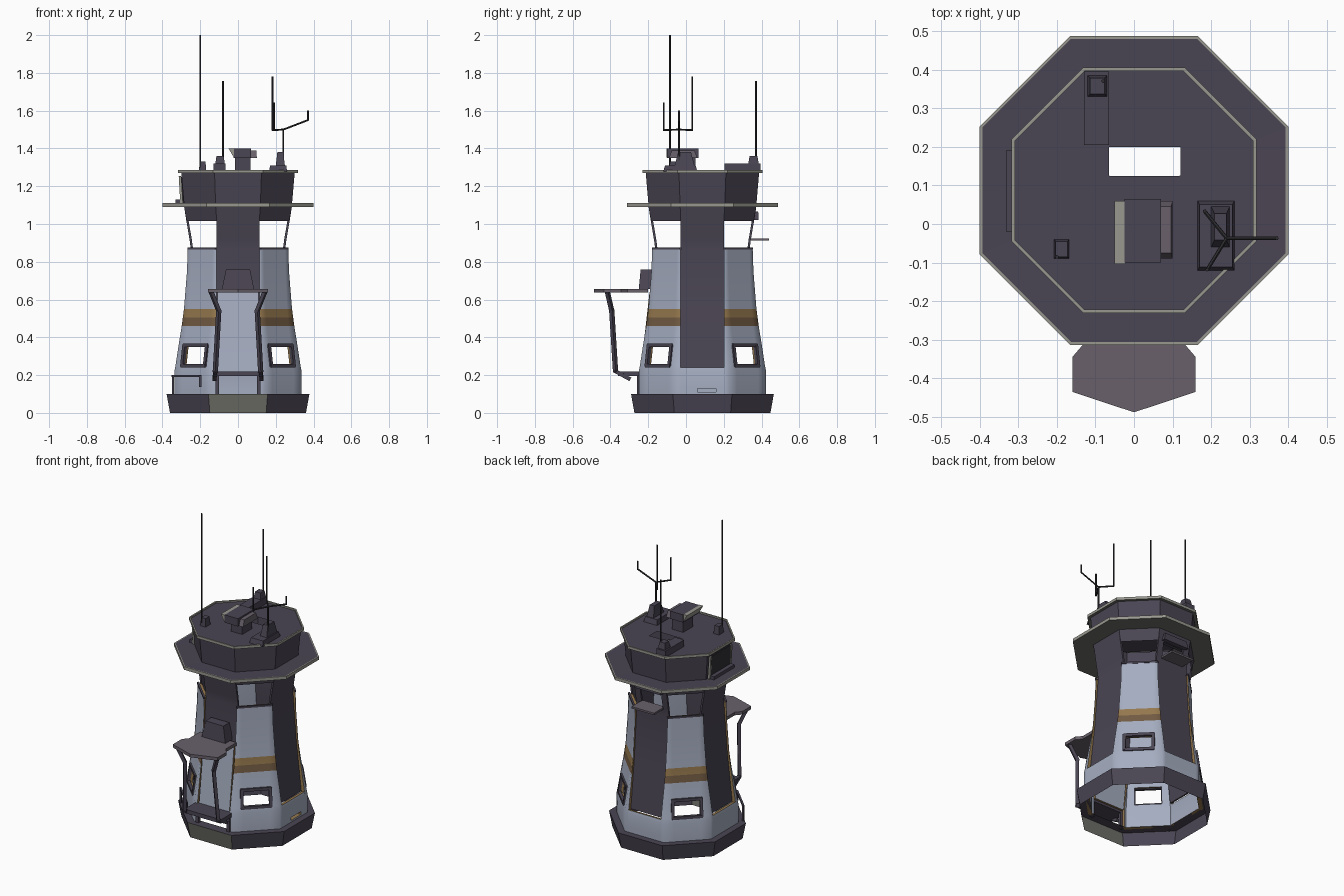
import bpy, bmesh, math
from mathutils import Vector, Matrix

if "Cube" in bpy.data.objects:
    bpy.data.objects.remove(bpy.data.objects["Cube"])

CY = 0.087                      # tower axis in y
T8 = math.tan(math.pi / 8)
R2 = math.sqrt(2)


def material(name, r, g, b):
    m = bpy.data.materials.new(name)
    lin = [((c / 255 + 0.055) / 1.055) ** 2.4 for c in (r, g, b)]
    m.diffuse_color = (*lin, 1)
    m.use_nodes = True
    m.node_tree.nodes["Principled BSDF"].inputs["Base Color"].default_value = m.diffuse_color
    return m


DARK = material("dark_plum", 74, 69, 83)
LIGHT = material("pale_blue_grey", 165, 173, 192)
TRIM = material("light_trim", 152, 151, 143)
OLIVE = material("olive_grey", 110, 111, 104)
CANOPY = material("mauve_grey", 104, 96, 106)
STRIPE = material("tan_stripe", 150, 121, 78)
STRIPE2 = material("brown_stripe", 114, 91, 67)
METAL = material("antenna_black", 48, 46, 50)


def build(name, verts, faces, mats, idx=None):
    me = bpy.data.meshes.new(name)
    me.from_pydata([tuple(v) for v in verts], [], faces)
    for m in mats:
        me.materials.append(m)
    for p in me.polygons:
        p.material_index = idx[p.index] if idx else 0
    ob = bpy.data.objects.new(name, me)
    bpy.context.collection.objects.link(ob)
    return ob


def box(name, x0, x1, y0, y1, z0, z1, mat, taper=0.0):
    cx, cy = (x0 + x1) / 2, (y0 + y1) / 2
    v = []
    for z, k in ((z0, 1), (z1, 1 - taper)):
        v += [(cx + (x - cx) * k, cy + (y - cy) * k, z)
              for x, y in ((x0, y0), (x1, y0), (x1, y1), (x0, y1))]
    f = [(3, 2, 1, 0), (4, 5, 6, 7)] + [(i, (i + 1) % 4, (i + 1) % 4 + 4, i + 4) for i in range(4)]
    return build(name, v, f, [mat])


def rods(name, paths, r, mat, segs=4):
    bm = bmesh.new()
    for path in paths:
        for a, b in zip(path, path[1:]):
            a, b = Vector(a), Vector(b)
            d = b - a
            mx = (Matrix.Translation((a + b) / 2) @ d.to_track_quat('Z', 'Y').to_matrix().to_4x4()
                  @ Matrix.Rotation(math.pi / 4, 4, 'Z'))
            bmesh.ops.create_cone(bm, cap_ends=True, segments=segs, radius1=r, radius2=r,
                                  depth=d.length + r * 0.8, matrix=mx)
    me = bpy.data.meshes.new(name)
    bm.to_mesh(me)
    bm.free()
    me.materials.append(mat)
    ob = bpy.data.objects.new(name, me)
    bpy.context.collection.objects.link(ob)
    return ob


def polar(d, s, z, ang):
    c, n = math.cos(ang), math.sin(ang)
    return (d * c - s * n, CY + d * n + s * c, z)


def octagon(a, z):
    return [polar(a, -a * T8, z, k * math.pi / 4) for k in range(8)]


def loft(name, loops, mats, idx):
    verts = [v for lp in loops for v in lp]
    faces, ids = [], []
    for i in range(len(loops) - 1):
        for k in range(8):
            a, b = i * 8 + k, i * 8 + (k + 1) % 8
            faces.append((a, b, b + 8, a + 8))
            ids.append(idx(i, k))
    return build(name, verts, faces, mats, ids)


def sheet(name, rows, cols, ang, mats, thick, skip=lambda i, j: False, idx=lambda i: 0, rim=0):
    """Grid of (radius, z) rows and (distance, offset) columns, thickened inwards."""
    grid = [[polar(d, s, z, ang) for d, s in cols(a)] for a, z in rows]
    n = len(grid[0])
    faces, ids = [], []
    for i in range(len(rows) - 1):
        for j in range(n - 1):
            if not skip(i, j):
                faces.append((i * n + j, i * n + j + 1, (i + 1) * n + j + 1, (i + 1) * n + j))
                ids.append(idx(i))
    ob = build(name, [v for r in grid for v in r], faces, mats, ids)
    m = ob.modifiers.new("thick", 'SOLIDIFY')
    m.thickness, m.offset, m.material_offset_rim = thick, -1, rim
    bpy.ops.object.select_all(action='DESELECT')
    bpy.context.view_layer.objects.active = ob
    ob.select_set(True)
    bpy.ops.object.modifier_apply(modifier="thick")
    bpy.ops.object.shade_smooth_by_angle(angle=math.radians(50))
    return ob


# dark plinth with an olive front step
loft("plinth", [octagon(0.36, 0), octagon(0.378, 0.1), octagon(0.315, 0.1)],
     [DARK, OLIVE], lambda i, k: 1 if k == 6 and i == 0 else 0)

# four pale corner shells with stripe and window opening
HW = 0.115
shell_rows = [(0.337, 0.10), (0.337, 0.22), (0.331, 0.25), (0.315, 0.355), (0.298, 0.46),
              (0.292, 0.505), (0.286, 0.55), (0.27, 0.75), (0.266, 0.87)]


def shell_cols(a):
    c = max(a * T8, HW + 0.004)
    d0, s0, d1, s1 = (a + HW) / R2, (a - HW) / R2, (a + c) / R2, (a - c) / R2
    return [(d0, -s0), (d1, -s1), (d1, -0.08), (d1, 0.08), (d1, s1), (d0, s0)]


for q, nm in enumerate(("back_right", "back_left", "front_left", "front_right")):
    ang = math.pi / 4 + q * math.pi / 2
    sheet("shell_" + nm, shell_rows, shell_cols, ang, [LIGHT, STRIPE2, STRIPE, STRIPE], 0.025,
          lambda i, j: i == 2 and j == 2, lambda i: {4: 1, 5: 2}.get(i, 0), 3)
    # window frame and sill
    ring = [polar(d, s, z, ang) for d, s, z in
            ((0.33, -0.085, 0.25), (0.33, 0.085, 0.25), (0.314, 0.085, 0.357), (0.314, -0.085, 0.357))]
    rods("window_frame_" + nm, [ring + ring[:1]], 0.013, DARK)
    rods("sill_" + nm, [[polar(d, s, 0.87, ang) for d, s in shell_cols(0.262)]], 0.008, DARK)

# dark strips on the four sides, pale skirts below three of them
strip_rows = [(0.31, 0.24), (0.275, 0.55), (0.25, 0.87), (0.257, 0.92), (0.274, 1.02), (0.285, 1.09)]
flat = lambda a: [(a, s) for s in (-HW, -0.075, 0.075, HW)]
slot = lambda a: [(a, s) for s in (-HW, -0.027, 0.073, HW)]
for k, nm in enumerate(("right", "back", "left", "front")):
    ang = k * math.pi / 2
    front, back = nm == "front", nm == "back"
    sheet("strip_" + nm, strip_rows[1:] if front else strip_rows, flat, ang, [DARK], 0.012,
          lambda i, j: back and i == 3 and j == 1)
    if not front:
        right = nm == "right"
        sheet("skirt_" + nm, [(0.337, 0.1), (0.337, 0.111), (0.337, 0.13), (0.337, 0.22), (0.332, 0.24)],
              slot, ang, [LIGHT, STRIPE], 0.025, lambda i, j: right and i == 1 and j == 1, rim=1)

# front panel over the doorway, ledge and door posts
sheet("front_panel", [(0.33, 0.21), (0.305, 0.42), (0.28, 0.64)],
      lambda a: [(a, -0.108), (a, 0.108)], -math.pi / 2, [LIGHT, STRIPE], 0.02, rim=1)
box("door_ledge", -0.13, 0.13, -0.36, -0.24, 0.195, 0.22, DARK)
rods("door_posts", [[(s * 0.11, -0.25, 0.1), (s * 0.11, -0.25, 0.2)] for s in (-1, 1)], 0.014, DARK)

# canopy with bent struts and the block behind it
outline = [(-0.13, -0.2), (-0.13, -0.31), (-0.16, -0.345), (-0.16, -0.435), (0, -0.488),
           (0.16, -0.435), (0.16, -0.345), (0.13, -0.31), (0.13, -0.2)]
n = len(outline)
build("canopy", [(x, y, z) for z in (0.637, 0.657) for x, y in outline],
      [tuple(range(n))[::-1], tuple(range(n, 2 * n))] +
      [(i, (i + 1) % n, (i + 1) % n + n, i + n) for i in range(n)], [CANOPY])
rods("canopy_struts", [[(s * 0.14, -0.415, 0.635), (s * 0.102, -0.393, 0.54), (s * 0.12, -0.373, 0.22),
                        (s * 0.125, -0.30, 0.18)] for s in (-1, 1)], 0.014, DARK)
box("canopy_block", -0.085, 0.085, -0.25, -0.17, 0.655, 0.76, DARK, 0.25)

# small rail at the front left corner
rails = [(-0.345, CY - 0.178), (-0.2, CY - 0.323)]
rods("corner_rail", [[(x, y, 0.195) for x, y in rails]] +
     [[(x, y, 0.195), (x, y, z)] for (x, y), z in zip(rails, (0.1, 0.14))], 0.008, DARK)

# shelf and hood at the back opening
box("back_shelf", -0.08, 0.08, 0.33, 0.44, 0.912, 0.924, CANOPY)
box("back_hood", -0.09, 0.09, 0.33, 0.385, 1.02, 1.065, DARK, 0.1)

# band above the windows, walkway flange, drum and roof with an opening
loft("window_band", [octagon(0.272, 1.015), octagon(0.285, 1.09)], [DARK], lambda i, k: 0)
hx, hy, ox, oy, e = 0.0925, 0.0375, 0.0275, 0.1625, 0.98
hole = [(hx, -hy * e), (hx, hy * e), (hx * e, hy), (-hx * e, hy),
        (-hx, hy * e), (-hx, -hy * e), (-hx * e, -hy), (hx * e, -hy)]
hole = [(ox + x, oy + y, 1.278) for x, y in hole]
profile = [(0.285, 1.09), (0.4, 1.09), (0.4, 1.11), (0.393, 1.11), (0.286, 1.107), (0.30, 1.27),
           (0.318, 1.27), (0.318, 1.287), (0.309, 1.287), (0.309, 1.278)]
loft("flange_drum_roof", [octagon(a, z) for a, z in profile] + [hole], [DARK, TRIM, OLIVE],
     lambda i, k: (2, 1, 1, 0, 0, 2, 1, 1, 1, 0)[i])

# hatch on the left of the drum
box("drum_hatch", -0.306, -0.28, -0.02, 0.19, 1.11, 1.25, METAL)
rods("hatch_frame", [[(-0.30, y, 1.11), (-0.308, y, 1.25)] for y in (-0.02, 0.19)], 0.008, TRIM)
box("hatch_step", -0.332, -0.28, -0.02, 0.19, 1.11, 1.13, DARK)

# roof equipment
box("sensor_stand", -0.015, 0.065, -0.05, 0.05, 1.278, 1.36, DARK)
box("sensor_head", -0.025, 0.07, -0.1, 0.065, 1.35, 1.4, DARK)
build("sensor_plate", [(-0.05, -0.104, 1.40), (-0.022, -0.104, 1.352), (-0.022, 0.06, 1.352),
                       (-0.05, 0.06, 1.40), (-0.022, 0.06, 1.40), (-0.022, -0.104, 1.40)],
      [(0, 3, 2, 1), (0, 5, 4, 3), (0, 1, 5), (3, 4, 2)], [TRIM])
box("sensor_side", 0.065, 0.1, -0.09, 0.06, 1.35, 1.39, CANOPY, 0.2)
box("left_antenna_base", -0.207, -0.168, -0.09, -0.04, 1.278, 1.33, DARK, 0.2)
box("back_antenna_base", -0.13, -0.065, 0.205, 0.395, 1.278, 1.32, DARK)
box("back_antenna_mount", -0.12, -0.07, 0.33, 0.385, 1.32, 1.36, DARK, 0.25)
box("right_antenna_base", 0.165, 0.26, -0.12, 0.06, 1.278, 1.31, DARK, 0.1)
box("right_antenna_mount", 0.2, 0.248, -0.06, 0.045, 1.31, 1.38, DARK, 0.35)

# antennas
rods("whip_antennas", [[(-0.2, -0.085, 1.3), (-0.2, -0.085, 1.998)],
                       [(-0.08, 0.37, 1.34), (-0.08, 0.37, 1.755)]], 0.005, METAL, 6)
hub = (0.24, -0.037, 1.5)
rods("branched_antenna", [[(0.24, -0.037, 1.31), hub]] +
     [[hub, (x, y, z), (x, y, top)] for x, y, z, top in
      ((0.183, 0.033, 1.497, 1.78), (0.37, -0.037, 1.55, 1.6), (0.19, -0.118, 1.497, 1.64))],
     0.005, METAL, 6)
